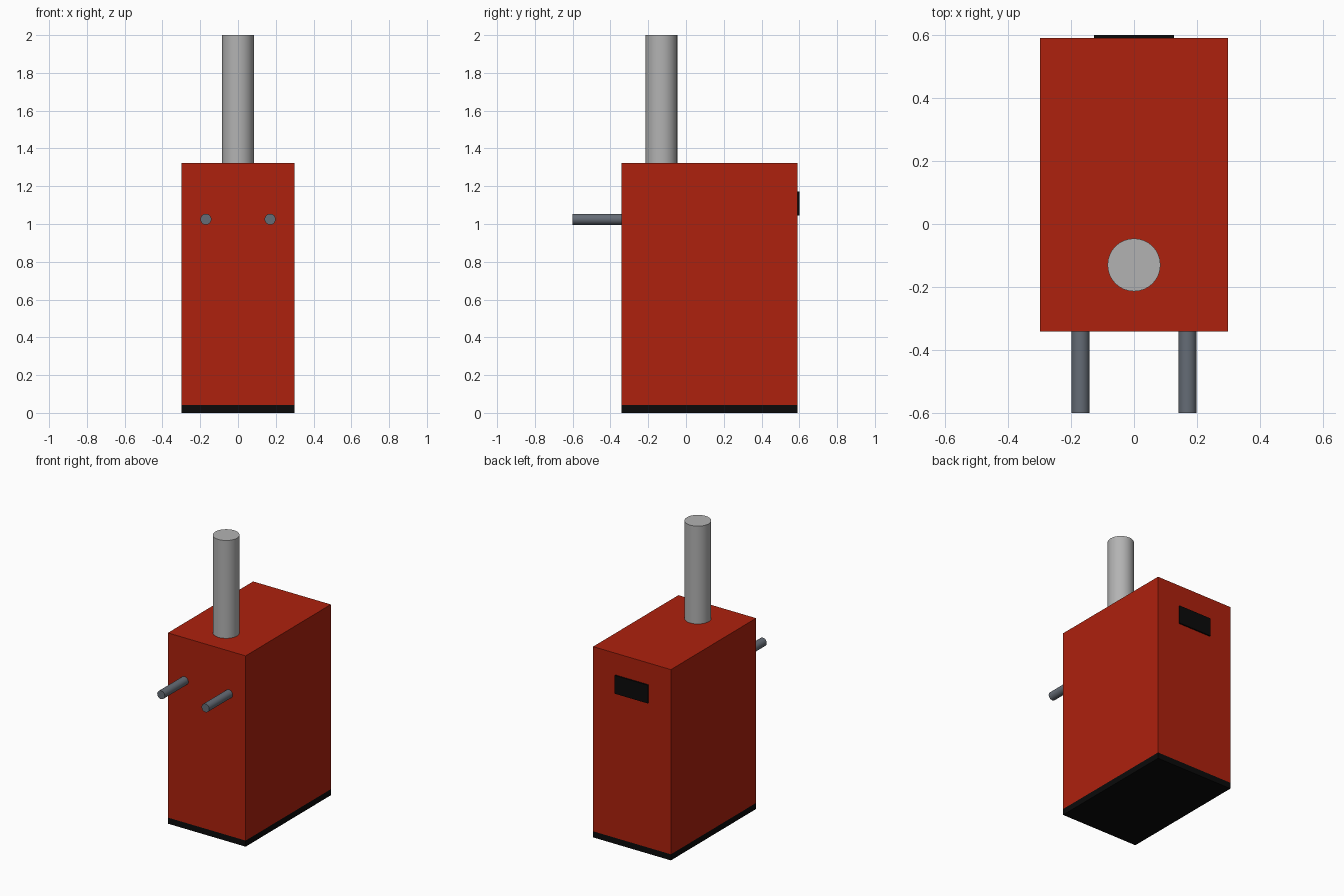
import bpy
import math

cube = bpy.data.objects.get("Cube")
if cube:
    bpy.data.objects.remove(cube, do_unlink=True)


def material(name, rgb):
    mat = bpy.data.materials.new(name)
    mat.use_nodes = True
    color = (*rgb, 1)
    mat.diffuse_color = color
    mat.node_tree.nodes["Principled BSDF"].inputs["Base Color"].default_value = color
    return mat


red = material("boiler red", (0.42, 0.015, 0.004))
black = material("black", (0.003, 0.003, 0.003))
silver = material("flue grey", (0.45, 0.45, 0.45))
steel = material("pipe grey", (0.13, 0.15, 0.18))


def box(name, low, high, mat):
    center = [(a + b) / 2 for a, b in zip(low, high)]
    bpy.ops.mesh.primitive_cube_add(size=1, location=center)
    obj = bpy.context.object
    obj.name = name
    obj.scale = [b - a for a, b in zip(low, high)]
    bpy.ops.object.transform_apply(location=False, rotation=False, scale=True)
    obj.data.materials.append(mat)


def cylinder(name, radius, length, center, mat, tilt=0, sides=32):
    bpy.ops.mesh.primitive_cylinder_add(vertices=sides, radius=radius, depth=length,
                                        location=center, rotation=(tilt, 0, 0))
    obj = bpy.context.object
    obj.name = name
    obj.data.materials.append(mat)
    bpy.ops.object.shade_smooth_by_angle(angle=math.radians(40))


# Cabinet standing on a dark plinth
front, back, half = -0.342, 0.591, 0.298
box("plinth", (-half, front, 0), (half, back, 0.042), black)
box("cabinet", (-half, front, 0.042), (half, back, 1.322), red)

# Control panel plate on the back
box("control_panel", (-0.127, back, 1.045), (0.127, 0.6, 1.172), black)

# Flue on the top
cylinder("flue", 0.084, 0.678, (0, -0.13, 1.661), silver)

# Pair of water pipes on the front
for side, x in (("right", -0.17), ("left", 0.17)):
    cylinder(f"{side}_pipe", 0.029, 0.258, (x, -0.471, 1.025), steel, math.pi / 2)
